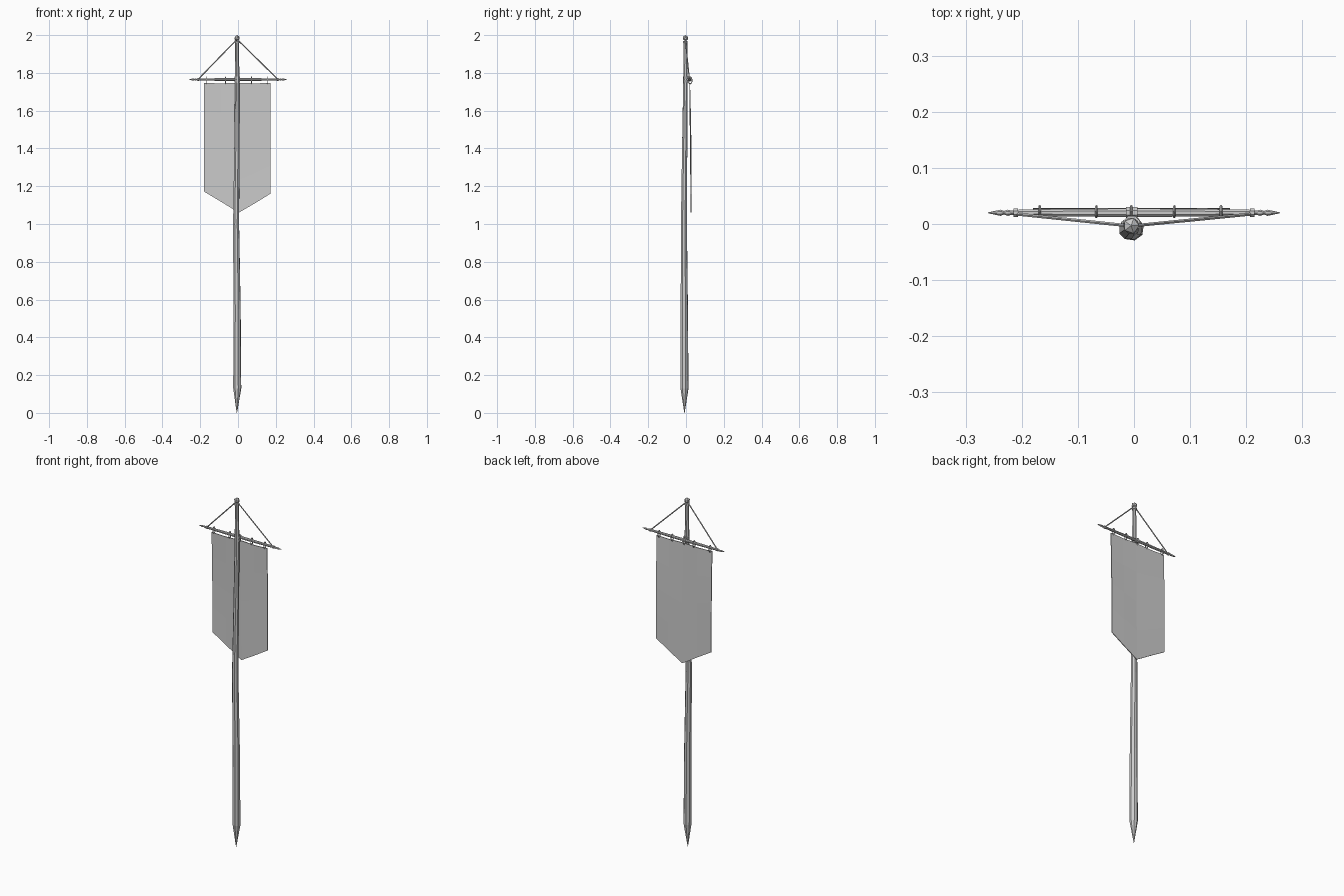
import bpy, bmesh, math
from mathutils import Vector

if "Cube" in bpy.data.objects:
    bpy.data.objects.remove(bpy.data.objects["Cube"])

grey = bpy.data.materials.new("plain grey")
grey.use_nodes = True
grey.diffuse_color = (0.6, 0.6, 0.6, 1)
grey.node_tree.nodes["Principled BSDF"].inputs["Base Color"].default_value = (0.6, 0.6, 0.6, 1)


def finish(bm, name):
    bmesh.ops.recalc_face_normals(bm, faces=bm.faces)
    mesh = bpy.data.meshes.new(name)
    bm.to_mesh(mesh)
    bm.free()
    mesh.materials.append(grey)
    obj = bpy.data.objects.new(name, mesh)
    bpy.context.collection.objects.link(obj)
    return obj


def loft(name, stations, sides, twist=0.0):
    """Skin rings given as (centre, radius) along a nearly straight path."""
    bm = bmesh.new()
    axis = Vector(stations[-1][0]) - Vector(stations[0][0])
    turn = axis.to_track_quat("Z", "Y")
    rings = []
    for centre, radius in stations:
        ring = []
        for i in range(sides):
            a = math.tau * (i + 0.5) / sides + twist * len(rings)
            offset = Vector((math.cos(a), math.sin(a), 0)) * radius
            ring.append(bm.verts.new(Vector(centre) + turn @ offset))
        rings.append(ring)
    for low, high in zip(rings, rings[1:]):
        for i in range(sides):
            j = (i + 1) % sides
            bm.faces.new((low[i], low[j], high[j], high[i]))
    bm.faces.new(rings[0])
    bm.faces.new(rings[-1])
    return finish(bm, name)


# Hand-cut pole with a sharpened foot
loft("pole", [
    ((-0.006, -0.008, 0.0), 0.001),
    ((-0.004, -0.008, 0.13), 0.022),
    ((-0.005, -0.009, 0.55), 0.020),
    ((-0.010, -0.011, 1.0), 0.017),
    ((-0.006, -0.007, 1.4), 0.015),
    ((-0.004, -0.003, 1.76), 0.0125),
    ((-0.005, -0.003, 1.965), 0.010),
], 8, 0.05)

# Faceted finial and the collar beneath it
bm = bmesh.new()
bmesh.ops.create_icosphere(bm, subdivisions=1, radius=0.016)
bmesh.ops.translate(bm, verts=bm.verts, vec=(-0.005, -0.003, 1.984))
finish(bm, "finial")
loft("finial_collar", [((-0.005, -0.003, 1.958), 0.013),
                       ((-0.005, -0.003, 1.97), 0.013)], 8)

# Crossbar with carved, pointed ends
BAR_Y, BAR_Z = 0.02, 1.765
half = [(0.26, 0.0008), (0.238, 0.006), (0.232, 0.0035), (0.225, 0.006),
        (0.218, 0.004), (0.205, 0.006), (0.1, 0.0075)]
profile = [(-x, r) for x, r in half] + [(0, 0.008)] + half[::-1]
loft("crossbar", [((x, BAR_Y, BAR_Z), r) for x, r in profile], 8)

# Lashing that ties the crossbar to the pole
for z in (1.756, 1.774):
    loft("lashing", [((-0.004, 0.0, z - 0.006), 0.0155),
                     ((-0.004, 0.0, z + 0.006), 0.0155)], 8)
loft("bar_wrap", [((-0.014, BAR_Y, BAR_Z), 0.011),
                  ((0.006, BAR_Y, BAR_Z), 0.011)], 8)

# Support ropes from the finial to the bar ends
for side, name in ((-1, "right_rope"), (1, "left_rope")):
    loft(name, [((-0.005 + side * 0.006, -0.003, 1.972), 0.0032),
                ((side * 0.212, BAR_Y - 0.002, BAR_Z), 0.0032)], 6)
    loft(name + "_knot", [((side * 0.207, BAR_Y, BAR_Z), 0.008),
                          ((side * 0.215, BAR_Y, BAR_Z), 0.008)], 8)

# Loops that hang the cloth
for x in (-0.168, -0.067, -0.005, 0.072, 0.155):
    bpy.ops.mesh.primitive_torus_add(
        major_segments=10, minor_segments=5, major_radius=0.012, minor_radius=0.0025,
        location=(x, BAR_Y + 0.002, BAR_Z - 0.005), rotation=(0, math.pi / 2, 0))
    loop = bpy.context.object
    loop.name = "cloth_loop"
    loop.scale = (1.5, 0.85, 1)
    loop.data.materials.append(grey)

# Pointed cloth banner, slightly sagging along its top edge
bm = bmesh.new()
columns = [(-0.18, 1.747, 1.172), (-0.09, 1.744, 1.118), (0.004, 1.748, 1.06),
           (0.09, 1.744, 1.11), (0.171, 1.747, 1.16)]
ROWS = 4
grid = []
for x, top, bottom in columns:
    col = []
    for r in range(ROWS + 1):
        t = r / ROWS
        y = 0.0195 + 0.007 * t + 0.003 * math.sin(math.pi * t) * abs(x) / 0.18
        col.append(bm.verts.new((x, y, top + (bottom - top) * t)))
    grid.append(col)
for a, b in zip(grid, grid[1:]):
    for r in range(ROWS):
        bm.faces.new((a[r], a[r + 1], b[r + 1], b[r]))
banner = finish(bm, "banner_cloth")
solid = banner.modifiers.new("thickness", "SOLIDIFY")
solid.thickness = 0.004
solid.offset = 0
